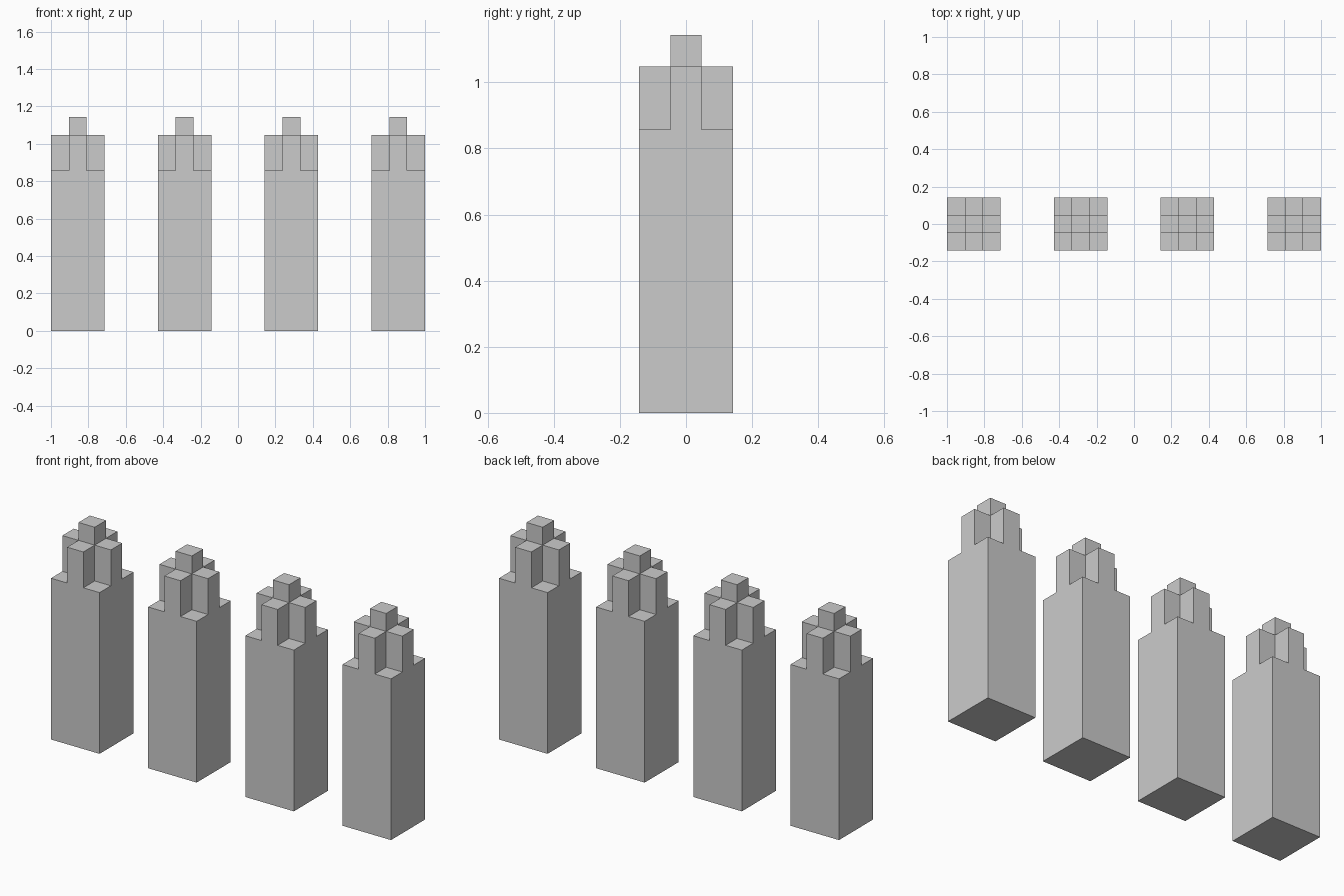
import bpy, bmesh, math
from mathutils import Matrix

if "Cube" in bpy.data.objects:
    bpy.data.objects.remove(bpy.data.objects["Cube"])

U = 2 / 21  # one block; the row is 21 blocks long


def raise_faces(bm, faces, height, keep_base=False):
    """Extrude faces straight up and return the new top faces."""
    out = bmesh.ops.extrude_face_region(bm, geom=faces, use_keep_orig=keep_base)["geom"]
    if not keep_base:
        old = [f for f in faces if f.is_valid]
        if old:
            bmesh.ops.delete(bm, geom=old, context='FACES')
    verts = [g for g in out if isinstance(g, bmesh.types.BMVert)]
    bmesh.ops.translate(bm, verts=verts, vec=(0, 0, height))
    return [g for g in out if isinstance(g, bmesh.types.BMFace)]


def within(faces, test):
    return [f for f in faces if test(*[abs(c) for c in f.calc_center_median().xy])]


def tower_mesh():
    bm = bmesh.new()
    # 3 x 3 block footprint, raised into the shaft
    bmesh.ops.create_grid(bm, x_segments=3, y_segments=3, size=1.5 * U)
    top = raise_faces(bm, bm.faces[:], 9 * U, keep_base=True)
    # plus-shaped crown, leaving the corners low
    cross = raise_faces(bm, within(top, lambda x, y: min(x, y) < U / 2), 2 * U)
    # central cap block
    raise_faces(bm, within(cross, lambda x, y: max(x, y) < U / 2), U)
    # merge flush faces into clean flat sides
    bmesh.ops.dissolve_limit(bm, angle_limit=math.radians(1),
                             verts=bm.verts[:], edges=bm.edges[:])
    bmesh.ops.recalc_face_normals(bm, faces=bm.faces[:])
    mesh = bpy.data.meshes.new("tower")
    bm.to_mesh(mesh)
    bm.free()
    return mesh


# Row of four identical towers
mesh = tower_mesh()
for i, x in enumerate((-9, -3, 3, 9)):
    tower = bpy.data.objects.new(f"tower_{i + 1}", mesh)
    tower.location.x = x * U
    bpy.context.collection.objects.link(tower)
